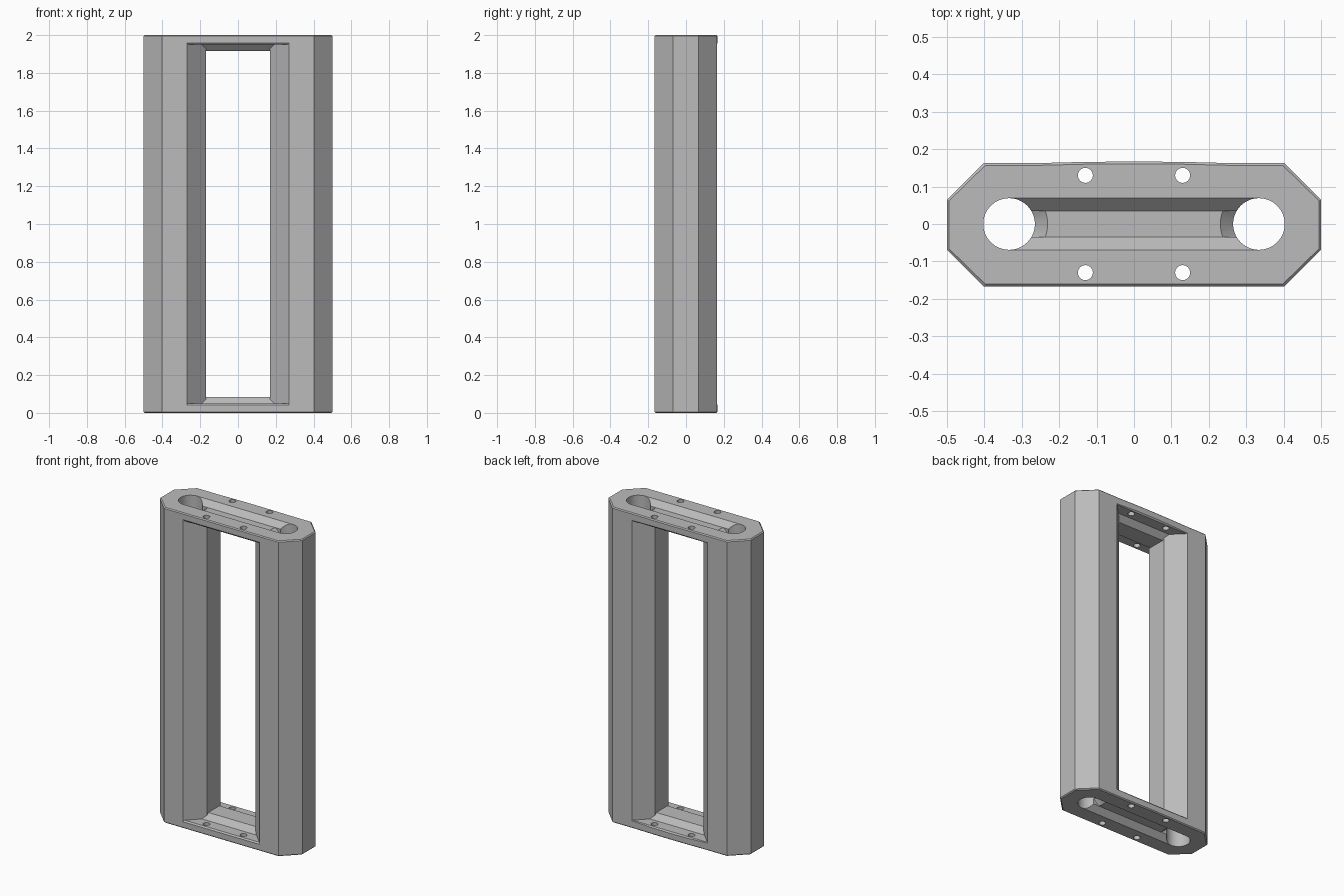
import bpy, bmesh, math
from mathutils import Vector

if "Cube" in bpy.data.objects:
    bpy.data.objects.remove(bpy.data.objects["Cube"], do_unlink=True)

H, HALF_X, HALF_Y, CORNER = 2.0, 0.5, 0.165, 0.098
BORE_X, BORE_R = 0.334, 0.069
PLATE, DEPTH, RIM = 0.051, 0.034, 0.006

grey = bpy.data.materials.new("light_grey")
grey.use_nodes = True
colour = (0.5, 0.5, 0.5, 1)
grey.diffuse_color = colour
grey.node_tree.nodes["Principled BSDF"].inputs["Base Color"].default_value = colour


def loft(name, rings):
    """Solid through rings of points, capped at both ends."""
    bm = bmesh.new()
    loops = [[bm.verts.new(p) for p in ring] for ring in rings]
    n = len(loops[0])
    for a, b in zip(loops, loops[1:]):
        for i in range(n):
            bm.faces.new((a[i], a[(i + 1) % n], b[(i + 1) % n], b[i]))
    bm.faces.new(loops[0])
    bm.faces.new(loops[-1])
    bmesh.ops.recalc_face_normals(bm, faces=bm.faces)
    mesh = bpy.data.meshes.new(name)
    bm.to_mesh(mesh)
    bm.free()
    mesh.materials.append(grey)
    obj = bpy.data.objects.new(name, mesh)
    bpy.context.collection.objects.link(obj)
    return obj


def along_z(name, outline, z0, z1):
    return loft(name, [[(x, y, z) for x, y in outline] for z in (z0, z1)])


def along_x(name, profile, half):
    return loft(name, [[(x, y, z) for y, z in profile] for x in (-half, half)])


def cone(name, x, y, r0, r1, z0, z1, n=64):
    turn = [2 * math.pi * i / n for i in range(n)]
    return loft(name, [[(x + r * math.cos(a), y + r * math.sin(a), z) for a in turn]
                       for r, z in ((r0, z0), (r1, z1))])


def combine(obj, tool, operation="DIFFERENCE"):
    """Apply a boolean and discard the tool."""
    mod = obj.modifiers.new("cut", "BOOLEAN")
    mod.object, mod.operation, mod.solver = tool, operation, "EXACT"
    graph = bpy.context.evaluated_depsgraph_get()
    mesh = bpy.data.meshes.new_from_object(obj.evaluated_get(graph))
    obj.modifiers.clear()
    obj.data = mesh
    bpy.data.objects.remove(tool, do_unlink=True)


# Outer body: long octagon, slightly bowed back, chamfered rims
flat = HALF_X - CORNER
edge = HALF_Y - CORNER
right = [(flat, -HALF_Y), (HALF_X, -edge), (HALF_X, edge), (flat, HALF_Y),
         (0.25, HALF_Y), (0.13, HALF_Y + 0.003)]
outline = right + [(0, HALF_Y + 0.004)] + [(-x, y) for x, y in reversed(right)]
rings = []
for z, inset in ((0, RIM), (RIM, 0), (H - RIM, 0), (H, RIM)):
    rings.append([(x * (1 - inset / HALF_X), y * (1 - inset / HALF_Y) - 0.002, z)
                  for x, y in outline])
body = loft("frame_body", rings)

# Window between the two octagonal legs, with a ridge along each end plate
inner = 0.169
side = [(inner + 0.14, -edge - 0.14), (inner, -edge), (inner, edge),
        (inner + 0.14, edge + 0.14)]
window = along_z("window_cutter", side + [(-x, y) for x, y in reversed(side)], 0.01, H - 0.01)
half = [(0.18, PLATE - 0.026), (0.16, PLATE), (0.089, PLATE), (0.056, PLATE + DEPTH)]
floor = half + [(-y, z) for y, z in reversed(half)]
profile = floor + [(y, H - z) for y, z in reversed(floor)]
combine(window, along_x("ridge_profile", profile, 0.6), "INTERSECT")
combine(body, window)

# Round bores through the legs
for s in (-1, 1):
    combine(body, cone("bore_cutter", s * BORE_X, 0, BORE_R, BORE_R, -0.1, H + 0.1))

narrow = BORE_R - DEPTH
for end in (0, 1):
    def level(z):
        return H - z if end else z

    # Sloped groove joining the bores on the outside of the end plate
    groove = [(-BORE_R - 0.02, level(-0.02)), (-narrow, level(DEPTH)),
              (narrow, level(DEPTH)), (BORE_R + 0.02, level(-0.02))]
    combine(body, along_x("groove_cutter", groove, BORE_X))

    # Conical lead-in from the groove floor to each bore
    for s in (-1, 1):
        lead = cone("lead_in_cutter", s * BORE_X, 0, BORE_R + DEPTH + 0.01, BORE_R - 0.01,
                    level(DEPTH - 0.01), level(2 * DEPTH + 0.01))
        strip = [(BORE_X * s, -narrow), (0.2 * s, -narrow), (0.2 * s, narrow), (BORE_X * s, narrow)]
        combine(lead, along_z("strip", strip, 0, H), "INTERSECT")
        combine(body, lead)

    # Four screw holes per plate
    for x in (-0.13, 0.13):
        for y in (-0.13, 0.13):
            combine(body, cone("hole_cutter", x, y, 0.02, 0.02,
                               level(-0.05), level(0.12), 32))

# Smooth bores, crisp edges
bpy.ops.object.select_all(action="DESELECT")
body.select_set(True)
bpy.context.view_layer.objects.active = body
bpy.ops.object.shade_smooth_by_angle(angle=math.radians(20))
